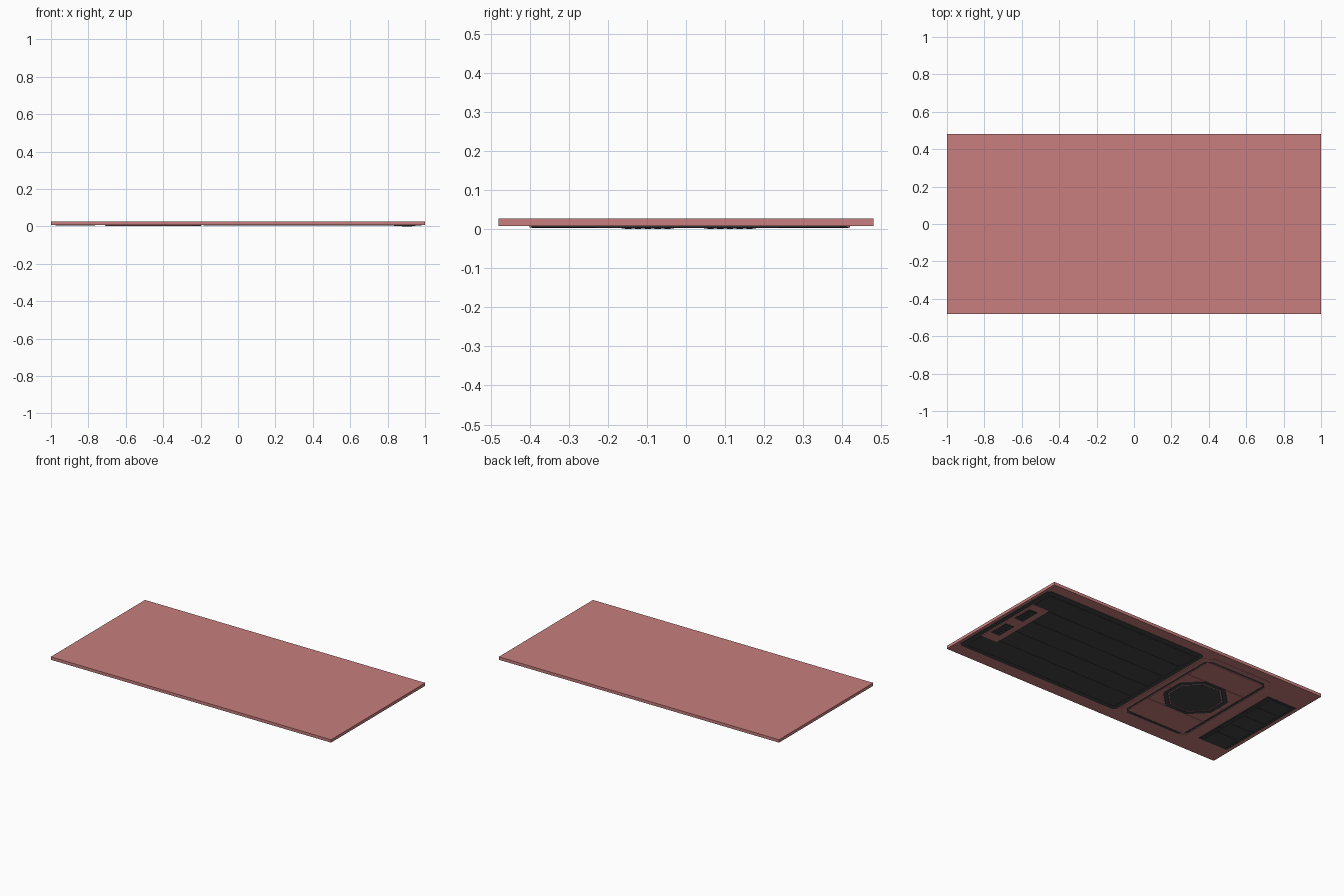
import bpy, bmesh, math

if "Cube" in bpy.data.objects:
    bpy.data.objects.remove(bpy.data.objects["Cube"])

UNDER = 0.008   # underside of the slab
CY = 0.01       # centre line of the underside fittings


def material(name, rgb):
    m = bpy.data.materials.new(name)
    m.diffuse_color = (*rgb, 1)
    m.use_nodes = True
    m.node_tree.nodes["Principled BSDF"].inputs["Base Color"].default_value = m.diffuse_color
    return m


RED = material("red_paint", (0.58, 0.21, 0.21))
DARK = material("dark_metal", (0.06, 0.06, 0.06))


def finish(bm, name, mat):
    bmesh.ops.recalc_face_normals(bm, faces=bm.faces)
    me = bpy.data.meshes.new(name)
    bm.to_mesh(me)
    bm.free()
    me.materials.append(mat)
    ob = bpy.data.objects.new(name, me)
    bpy.context.collection.objects.link(ob)
    return ob


def boxes(name, spans, mat):
    """One object from (x0, x1, y0, y1, z0, z1) boxes."""
    bm = bmesh.new()
    for x0, x1, y0, y1, z0, z1 in spans:
        vs = bmesh.ops.create_cube(bm, size=1)["verts"]
        for v in vs:
            v.co.x = x0 if v.co.x < 0 else x1
            v.co.y = y0 if v.co.y < 0 else y1
            v.co.z = z0 if v.co.z < 0 else z1
    return finish(bm, name, mat)


def rect(x0, x1, y0, y1, c):
    """Rectangle outline with corners cut by c."""
    return [(x0 + c, y0), (x1 - c, y0), (x1, y0 + c), (x1, y1 - c),
            (x1 - c, y1), (x0 + c, y1), (x0, y1 - c), (x0, y0 + c)]


def octagon(cx, cy, r):
    return [(cx + r * math.cos(math.pi * (k + 0.5) / 4),
             cy + r * math.sin(math.pi * (k + 0.5) / 4)) for k in range(8)]


def loft(name, loops, mat, ring=True):
    """Join (outline, z) loops; ring closes last to first, otherwise cap."""
    bm = bmesh.new()
    rows = [[bm.verts.new((x, y, z)) for x, y in pts] for pts, z in loops]
    n = len(rows[0])
    for a, b in zip(rows, rows[1:] + (rows[:1] if ring else [])):
        for i in range(n):
            j = (i + 1) % n
            bm.faces.new((a[i], a[j], b[j], b[i]))
    if not ring:
        bm.faces.new(rows[0])
        bm.faces.new(rows[-1])
    return finish(bm, name, mat)


def rect_frame(name, x0, x1, y0, y1, width, chamfer, z, mat):
    """Bevelled rectangular rim hanging below the slab."""
    b = width * 0.25

    def r(i):
        return rect(x0 + i, x1 - i, y0 + i, y1 - i, chamfer - 0.5 * i)
    return loft(name, [(r(0), UNDER), (r(0), z + 0.001), (r(b), z), (r(width - b), z),
                       (r(width), z + 0.001), (r(width), UNDER)], mat)


# main slab
boxes("main_slab", [(-1, 1, -0.48, 0.48, UNDER, 0.027)], RED)

# large panel: rim and five long planks
x0, x1, y0, y1 = -0.185, 0.98, CY - 0.405, CY + 0.4
rect_frame("large_panel_rim", x0, x1, y0, y1, 0.028, 0.015, 0.004, DARK)
w = (y1 - y0 - 0.076) / 5
boxes("large_panel_planks",
      [(x0 + 0.038, x1 - 0.038, y0 + 0.038 + i * w + 0.002, y0 + 0.038 + (i + 1) * w - 0.002,
        0.005, UNDER) for i in range(5)], DARK)
boxes("large_panel_bed", [(x0 + 0.01, x1 - 0.01, y0 + 0.01, y1 - 0.01, 0.0065, 0.009)], DARK)

# control plate with two slotted grilles
boxes("control_plate", [(0.835, 0.95, CY - 0.24, CY + 0.225, 0.0025, UNDER)], RED)
for side, gy in (("left", -0.0975), ("right", 0.1125)):
    boxes(side + "_grille",
          [(0.872, 0.935, gy - 0.067, gy + 0.067, 0.0015, UNDER)]
          + [(0.876, 0.931, gy - 0.058 + k * 0.025, gy - 0.042 + k * 0.025, 0, 0.003)
             for k in range(5)], DARK)

# square hatch: raised frame, inner dark seam, floor planks
hx0, hx1, hy0, hy1 = -0.71, -0.195, CY - 0.41, CY + 0.41
rect_frame("hatch_frame", hx0, hx1, hy0, hy1, 0.03, 0.05, 0.003, RED)
loft("hatch_seam", [(rect(hx0 + i, hx1 - i, hy0 + i, hy1 - i, 0.04), z)
                    for i, z in ((0.025, UNDER), (0.025, 0.0065), (0.045, 0.0065), (0.045, UNDER))],
     DARK)
w = (hy1 - hy0 - 0.1) / 4
boxes("hatch_planks",
      [(hx0 + 0.05, hx1 - 0.05, hy0 + 0.05 + i * w + 0.002, hy0 + 0.05 + (i + 1) * w - 0.002,
        0.0055, UNDER) for i in range(4)], RED)

# octagonal port: rim and recessed cover
cx = -0.452
loft("port_rim", [(octagon(cx, CY, r), z) for r, z in
                  ((0.195, UNDER), (0.192, 0.003), (0.168, 0.003), (0.163, UNDER))], DARK)
loft("port_cover", [(octagon(cx, CY, r), z) for r, z in
                    ((0.158, UNDER), (0.158, 0.005), (0.152, 0.004))], DARK, ring=False)

# end vent: base, five blocks and toothed long edges
vx0, vx1, vy0, vy1 = -0.975, -0.765, -0.335, 0.285
boxes("vent_base", [(vx0, vx1, vy0, vy1, 0.006, UNDER)], DARK)
w = (vy1 - vy0 - 0.02) / 5
boxes("vent_blocks",
      [(vx0 + 0.03, vx1 - 0.03, vy0 + 0.01 + i * w + 0.003, vy0 + 0.01 + (i + 1) * w - 0.003,
        0.004, UNDER) for i in range(5)], DARK)
step = (vy1 - vy0) / 24
boxes("vent_teeth",
      [(x, x + 0.014, vy0 + (k + 0.2) * step, vy0 + (k + 0.8) * step, 0.0045, UNDER)
       for k in range(24) for x in (vx0 + 0.006, vx1 - 0.02)], DARK)
